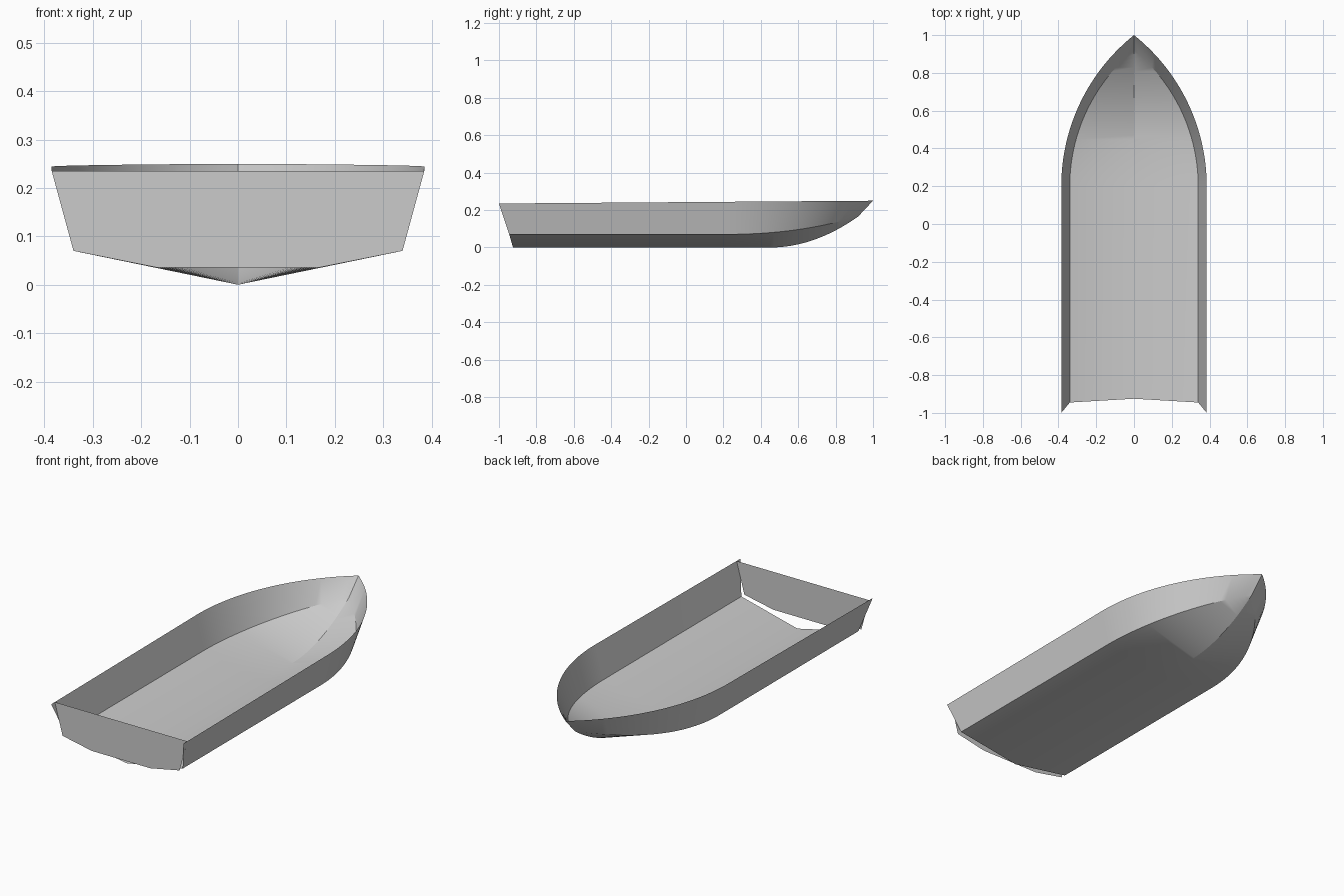
import bpy, bmesh
from math import sqrt

cube = bpy.data.objects.get("Cube")
if cube:
    bpy.data.objects.remove(cube, do_unlink=True)

grey = bpy.data.materials.new("hull_grey")
grey.use_nodes = True
grey.diffuse_color = (0.6, 0.6, 0.6, 1)
grey.node_tree.nodes["Principled BSDF"].inputs["Base Color"].default_value = grey.diffuse_color

BEND = 0.2        # where the parallel sides begin to curve in
STEM = 0.92       # where chine and keel meet at the bow
STEM_Z = 0.165
CHINE_Z = 0.07
STEPS = 32


def add_object(name, bm):
    mesh = bpy.data.meshes.new(name)
    bm.to_mesh(mesh)
    bm.free()
    mesh.materials.append(grey)
    obj = bpy.data.objects.new(name, mesh)
    bpy.context.collection.objects.link(obj)
    return obj


def arc_width(half, length, d):
    """Half width of a pointed arch at distance d past the bend."""
    r = (length ** 2 + half ** 2) / (2 * half)
    return max(0, half - r + sqrt(r * r - d * d))


def section(sheer, chine, keel):
    """Full cross-section from one rail over the keel to the other."""
    mirror = lambda p: (-p[0], p[1], p[2])
    return [mirror(sheer), mirror(chine), keel, chine, sheer]


def sheer_z(y):
    return 0.235 + 0.0075 * (y + 1)


# Raked stern section, then sections through the curved bow
sections = [section((0.385, -1, sheer_z(-1)), (0.34, -0.945, CHINE_Z), (0, -0.925, 0))]
for i in range(STEPS + 1):
    u = i / STEPS
    ys = BEND + (1 - BEND) * u
    yc = BEND + (STEM - BEND) * u
    rise = max(0, (yc - 0.45) / (STEM - 0.45))
    sections.append(section(
        (arc_width(0.385, 1 - BEND, ys - BEND), ys, sheer_z(ys)),
        (arc_width(0.34, STEM - BEND, yc - BEND), yc, CHINE_Z + (STEM_Z - CHINE_Z) * u ** 2.2),
        (0, yc, STEM_Z * rise ** 2)))

# Hull shell, an open single skin
bm = bmesh.new()
rows = [[bm.verts.new(p) for p in s] for s in sections]
for a, b in zip(rows, rows[1:]):
    for j in range(4):
        bm.faces.new((a[j], a[j + 1], b[j + 1], b[j]))
bmesh.ops.remove_doubles(bm, verts=bm.verts, dist=0.0005)
for f in bm.faces:
    f.normal_update()
hull = add_object("hull", bm)
bpy.context.view_layer.objects.active = hull
hull.select_set(True)
bpy.ops.object.shade_smooth_by_angle(angle=0.5)

# Upright transom panel, cut flat above the keel
bm = bmesh.new()
half = [(0.17, 0.036), (0.34, CHINE_Z), (0.385, 0.235)]
outline = half + [(-x, z) for x, z in reversed(half)]
bm.faces.new([bm.verts.new((x, -0.97, z)) for x, z in outline])
add_object("transom", bm)
